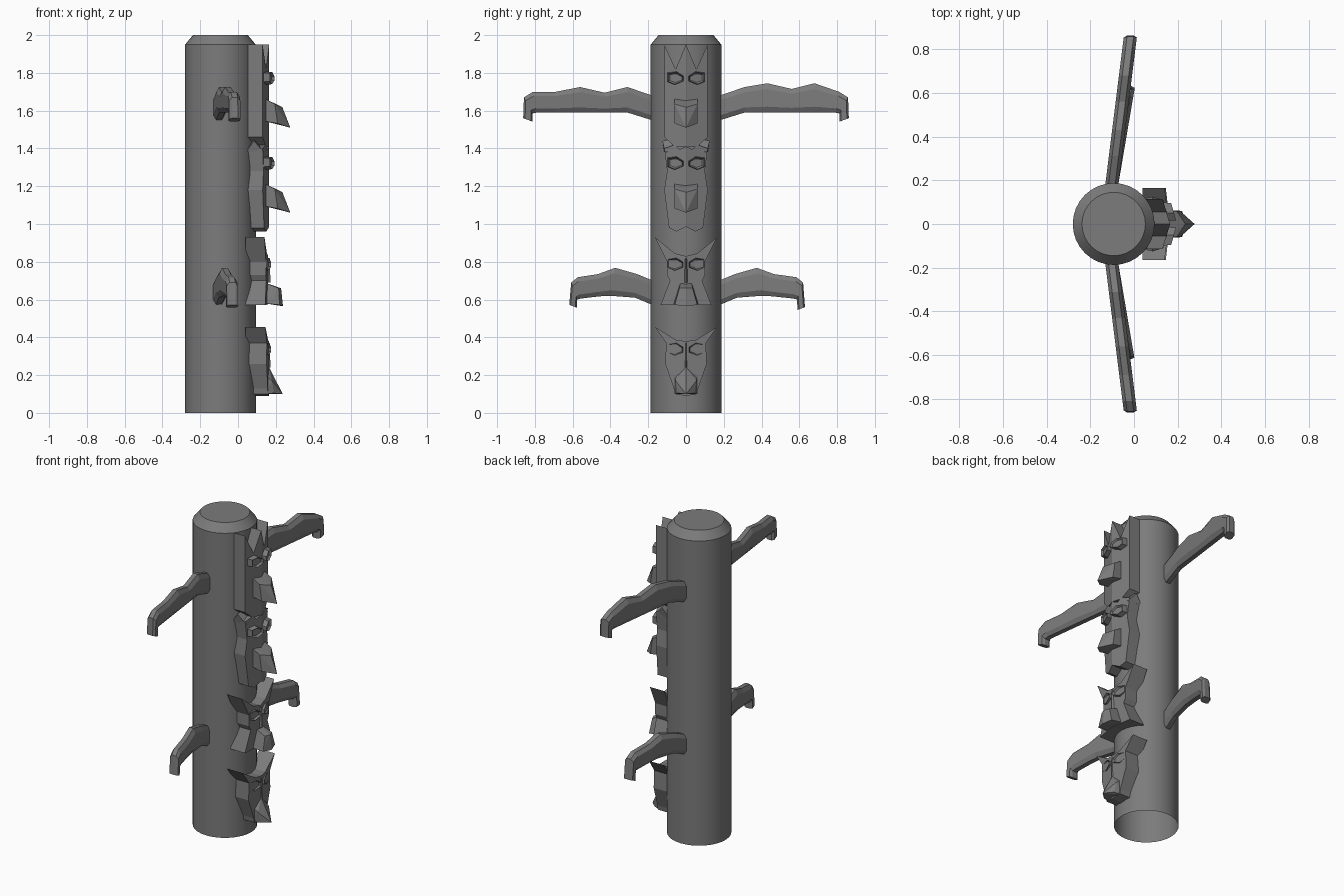
import bpy, bmesh
from mathutils import Vector

if "Cube" in bpy.data.objects:
    bpy.data.objects.remove(bpy.data.objects["Cube"])

GREY = (0.2, 0.2, 0.2, 1)
wood = bpy.data.materials.new("grey_wood")
wood.use_nodes = True
wood.diffuse_color = GREY
wood.node_tree.nodes["Principled BSDF"].inputs["Base Color"].default_value = GREY


def finish(bm, name, mirror=False):
    bmesh.ops.recalc_face_normals(bm, faces=bm.faces)
    mesh = bpy.data.meshes.new(name)
    bm.to_mesh(mesh)
    bm.free()
    mesh.materials.append(wood)
    obj = bpy.data.objects.new(name, mesh)
    bpy.context.collection.objects.link(obj)
    if mirror:
        mod = obj.modifiers.new("mirror", 'MIRROR')
        mod.use_axis = (False, True, False)
    return obj


def hull(name, points, mirror=False):
    """Convex solid round a few points."""
    bm = bmesh.new()
    for p in points:
        bm.verts.new(p)
    bmesh.ops.convex_hull(bm, input=bm.verts)
    bmesh.ops.dissolve_limit(bm, angle_limit=0.02, verts=bm.verts, edges=bm.edges)
    return finish(bm, name, mirror)


def mask(name, half, back=0.04, front=0.165, slope=0.3):
    """Half outline (y, z) from top centre to bottom centre, mirrored."""
    bm = bmesh.new()
    a = [bm.verts.new((back, y, z)) for y, z in half]
    b = [bm.verts.new((front - slope * y, y, z)) for y, z in half]
    bm.faces.new(a)
    bm.faces.new(b)
    for i in range(len(half) - 1):
        bm.faces.new((a[i], a[i + 1], b[i + 1], b[i]))
    bmesh.ops.recalc_face_normals(bm, faces=bm.faces)
    caps = [f for f in bm.faces if len(f.verts) > 4]
    bmesh.ops.triangulate(bm, faces=caps)
    return finish(bm, name, True)


def eyes(name, z, front):
    """Slanted six-sided eyes with a sunken centre."""
    ring = [(0.012, 0.015), (0.05, 0.04), (0.1, 0.032),
            (0.1, -0.018), (0.06, -0.035), (0.012, -0.015)]
    bm = bmesh.new()
    a = [bm.verts.new((0.12, y, z + h)) for y, h in ring]
    b = [bm.verts.new((front - 0.25 * y, 0.055 + (y - 0.055) * 0.9, z + h * 0.85)) for y, h in ring]
    cap = bm.faces.new(b)
    for i in range(6):
        j = (i + 1) % 6
        bm.faces.new((a[i], a[j], b[j], b[i]))
    bmesh.ops.recalc_face_normals(bm, faces=bm.faces)
    bmesh.ops.inset_region(bm, faces=[cap], thickness=0.009, depth=-0.012)
    return finish(bm, name, True)


def wing(name, side, pairs, slope):
    """Loft of chamfered sections, each set by a top and a bottom point."""
    bm = bmesh.new()
    rings = []
    for (ty, tz), (by, bz) in pairs:
        top, bot = Vector((0, ty, tz)), Vector((0, by, bz))
        ring = []
        for w, t in ((-1, 0.2), (-0.5, 0), (0.5, 0), (1, 0.2),
                     (1, 0.8), (0.5, 1), (-0.5, 1), (-1, 0.8)):
            p = top.lerp(bot, t)
            p.x = -0.1 + slope * (p.y - 0.19) + 0.03 * w
            p.y *= side
            ring.append(bm.verts.new(p))
        rings.append(ring)
    for r, s in zip(rings, rings[1:]):
        for i in range(8):
            j = (i + 1) % 8
            bm.faces.new((r[i], r[j], s[j], s[i]))
    bm.faces.new(rings[0])
    bm.faces.new(rings[-1])
    return finish(bm, name)


# Pole: open at the foot, chamfered at the top
bm = bmesh.new()
cx, sides = -0.093, 32
foot = bmesh.ops.create_circle(bm, segments=sides, radius=0.187)["verts"]
loops = [foot]
for radius, z in ((0.187, 1.95), (0.145, 2.0)):
    loops.append([bm.verts.new((v.co.x * radius / 0.187, v.co.y * radius / 0.187, z)) for v in foot])
for r, s in zip(loops, loops[1:]):
    for i in range(sides):
        j = (i + 1) % sides
        bm.faces.new((r[i], r[j], s[j], s[i]))
bm.faces.new(loops[-1])
bmesh.ops.translate(bm, verts=bm.verts, vec=(cx, 0, 0))
pole = finish(bm, "pole")
bpy.context.view_layer.objects.active = pole
pole.select_set(True)
bpy.ops.object.shade_smooth_by_angle(angle=0.5)

# Face masks, top to bottom
mask("crested_bird_mask", [(0, 1.95), (0.055, 1.82), (0.115, 1.95), (0.115, 1.46), (0.06, 1.41), (0, 1.41)])
mask("horned_bird_mask", [(0, 1.41), (0.035, 1.395), (0.06, 1.42), (0.115, 1.4), (0.1, 1.28),
                          (0.115, 1.18), (0.09, 0.98), (0.05, 0.96), (0, 0.985)])
mask("bear_mask", [(0, 0.83), (0.06, 0.845), (0.165, 0.93), (0.1, 0.8), (0.1, 0.73),
                   (0.085, 0.7), (0.135, 0.57), (0, 0.575)], front=0.16, slope=0.12)
mask("wolf_mask", [(0, 0.38), (0.05, 0.385), (0.165, 0.455), (0.105, 0.37), (0.11, 0.26),
                   (0.065, 0.13), (0.06, 0.1), (0, 0.09)], front=0.165, slope=0.12)

# Small pointed horns on the second mask
hull("horns", [(x, y, z) for x, y, z in (
    (0.04, 0.115, 1.38), (0.135, 0.11, 1.38), (0.04, 0.05, 1.39), (0.14, 0.05, 1.39),
    (0.085, 0.125, 1.44), (0.085, 0.065, 1.455))], True)

# Eyes
for label, z, front in (("crested_bird", 1.77, 0.195), ("horned_bird", 1.32, 0.195),
                        ("bear", 0.785, 0.178), ("wolf", 0.335, 0.178)):
    eyes(label + "_eyes", z, front)


# Beaks and muzzles: centre-line points and side points
def snout(name, side_pts, mid_pts):
    pts = [(x, s * y, z) for x, y, z in side_pts for s in (1, -1)]
    return hull(name, pts + [(x, 0, z) for x, z in mid_pts])


for label, z in (("crested_bird", 1.51), ("horned_bird", 1.06)):
    snout(label + "_beak",
          [(0.14, 0.06, z + 0.155), (0.195, 0.06, z + 0.125), (0.14, 0.06, z + 0.035), (0.21, 0.06, z + 0.022)],
          [(0.235, z + 0.108), (0.277, z)])
snout("bear_muzzle", [(0.14, 0.03, 0.69), (0.215, 0.035, 0.66), (0.14, 0.065, 0.58), (0.22, 0.06, 0.572)],
      [(0.228, 0.66), (0.238, 0.565)])
snout("wolf_muzzle", [(0.14, 0.06, 0.2), (0.18, 0.055, 0.17), (0.14, 0.06, 0.1), (0.19, 0.045, 0.105)],
      [(0.165, 0.24), (0.195, 0.15), (0.237, 0.1)])

# Brow ridges between the eyes of the lower masks
for label, z in (("bear", 0.69), ("wolf", 0.24)):
    snout(label + "_nose_bridge", [(0.14, 0.02, z), (0.14, 0.012, z + 0.13)],
          [(0.172, z), (0.168, z + 0.13)])

# Wings: pairs of top and bottom points from root to hooked tip
root = ((0.15, 1.67), (0.15, 1.54))
tip = [((0.81, 1.7), (0.79, 1.59)), ((0.858, 1.67), (0.812, 1.585)), ((0.862, 1.56), (0.812, 1.542))]
wing("upper_left_wing", 1, [root, ((0.31, 1.725), (0.31, 1.59)), ((0.43, 1.745), (0.43, 1.59)),
                            ((0.56, 1.715), (0.56, 1.59)), ((0.68, 1.745), (0.68, 1.59))] + tip, 0.125)
wing("upper_right_wing", -1, [root, ((0.31, 1.725), (0.31, 1.59)), ((0.43, 1.695), (0.43, 1.59)),
                              ((0.56, 1.725), (0.56, 1.59)), ((0.69, 1.7), (0.69, 1.59))] + tip, 0.125)
for name, side, drop in (("lower_left_wing", 1, 0), ("lower_right_wing", -1, 0.012)):
    wing(name, side, [((0.15, 0.69), (0.15, 0.56)), ((0.26, 0.735), (0.27, 0.61)),
                      ((0.375, 0.768), (0.4, 0.62)), ((0.465, 0.735), (0.46, 0.617)),
                      ((0.585 - drop, 0.718), (0.57 - drop, 0.605)),
                      ((0.62 - drop, 0.69), (0.588 - drop, 0.6)),
                      ((0.63 - drop, 0.56 + drop), (0.59 - drop, 0.545 + drop))], 0.17)
